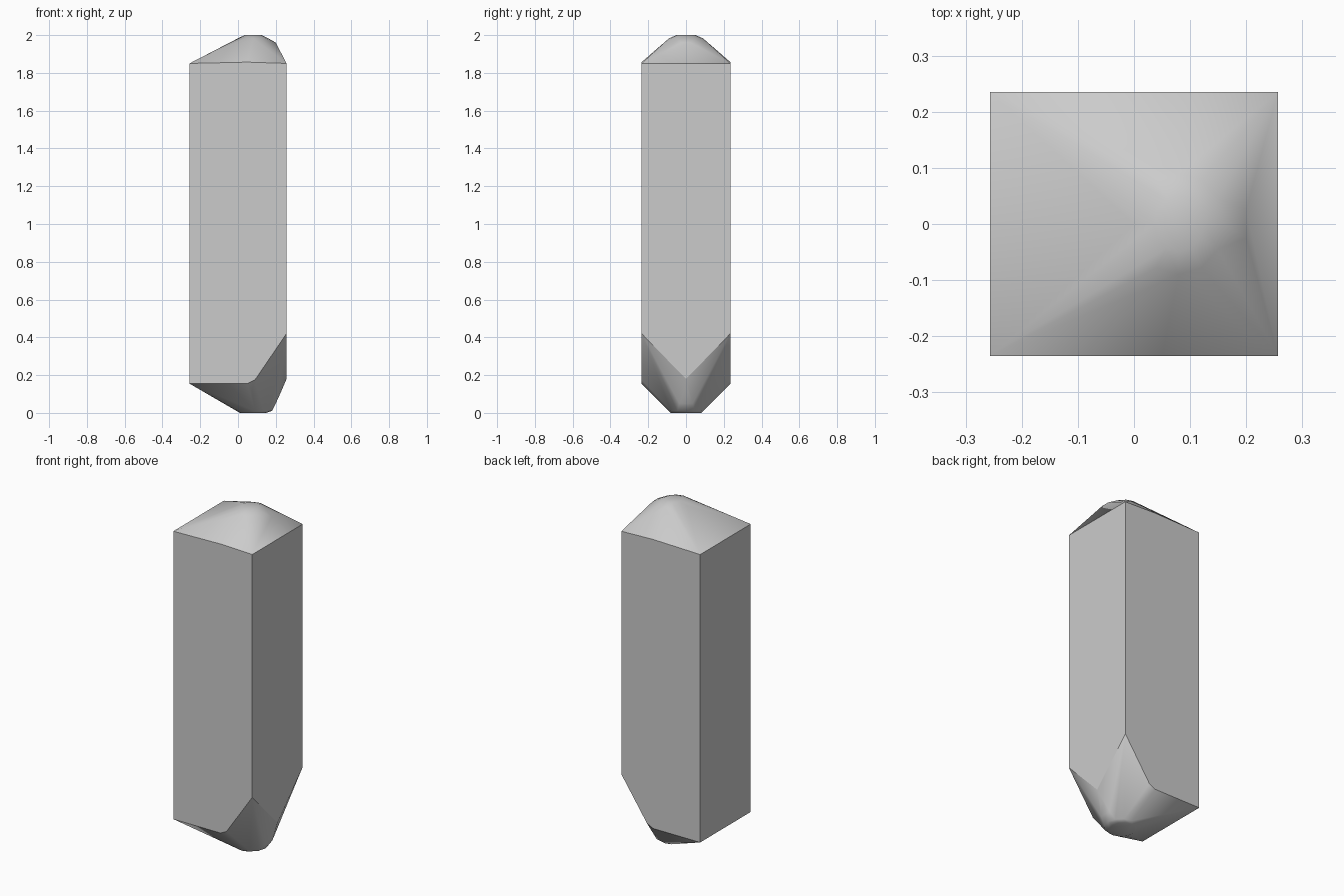
import bpy, bmesh, math

cube = bpy.data.objects.get("Cube")
if cube:
    bpy.data.objects.remove(cube, do_unlink=True)

HX, HY = 0.257, 0.235

grey = bpy.data.materials.new("stone_grey")
grey.use_nodes = True
colour = (0.6, 0.6, 0.6, 1)
grey.diffuse_color = colour
grey.node_tree.nodes["Principled BSDF"].inputs["Base Color"].default_value = colour


def ring(cx, rx, ry, z, n=12):
    """Points of a horizontal ellipse."""
    return [(cx + rx * math.cos(i * math.tau / n), ry * math.sin(i * math.tau / n), z)
            for i in range(n)]


def both(x, y, z):
    """A point and its mirror image across the y axis plane."""
    return [(x, y, z), (x, -y, z)]


# Shaft corners and slightly bowed rims
points = both(-HX, HY, 1.85) + both(HX, HY, 1.85) + both(0.05, HY, 1.857)
points += both(-HX, HY, 0.155) + both(HX, HY, 0.42)
points += both(0.05, HY, 0.155) + both(0.09, HY, 0.175) + [(HX, 0, 0.18)]

# Rounded upper tip
points += ring(0.08, 0.045, 0.05, 2.0)
points += ring(0.08, 0.08, 0.09, 1.983)
points += both(0.2, 0.025, 1.96)

# Rounded lower tip, leaning towards the bevelled corners
points += ring(0.08, 0.07, 0.08, 0.0)
points += ring(0.09, 0.09, 0.092, 0.01)
points += both(0.2, 0.035, 0.05) + both(0.225, 0.015, 0.105)

# Wrap the points in one faceted skin
bm = bmesh.new()
for p in points:
    bm.verts.new(p)
hull = bmesh.ops.convex_hull(bm, input=bm.verts)
unused = {g for key in ("geom_interior", "geom_unused") for g in hull[key]
          if isinstance(g, bmesh.types.BMVert)}
bmesh.ops.delete(bm, geom=list(unused), context='VERTS')
bmesh.ops.dissolve_limit(bm, angle_limit=math.radians(0.5),
                         verts=bm.verts, edges=bm.edges)
bmesh.ops.recalc_face_normals(bm, faces=bm.faces)

# Flat walls keep crisp rims; the tips are smooth
for f in bm.faces:
    f.smooth = True
for e in bm.edges:
    e.smooth = not any(max(abs(f.normal.x), abs(f.normal.y)) > 0.999
                       for f in e.link_faces)

mesh = bpy.data.meshes.new("crystal_shaft")
bm.to_mesh(mesh)
bm.free()
mesh.materials.append(grey)
shaft = bpy.data.objects.new("crystal_shaft", mesh)
bpy.context.collection.objects.link(shaft)
